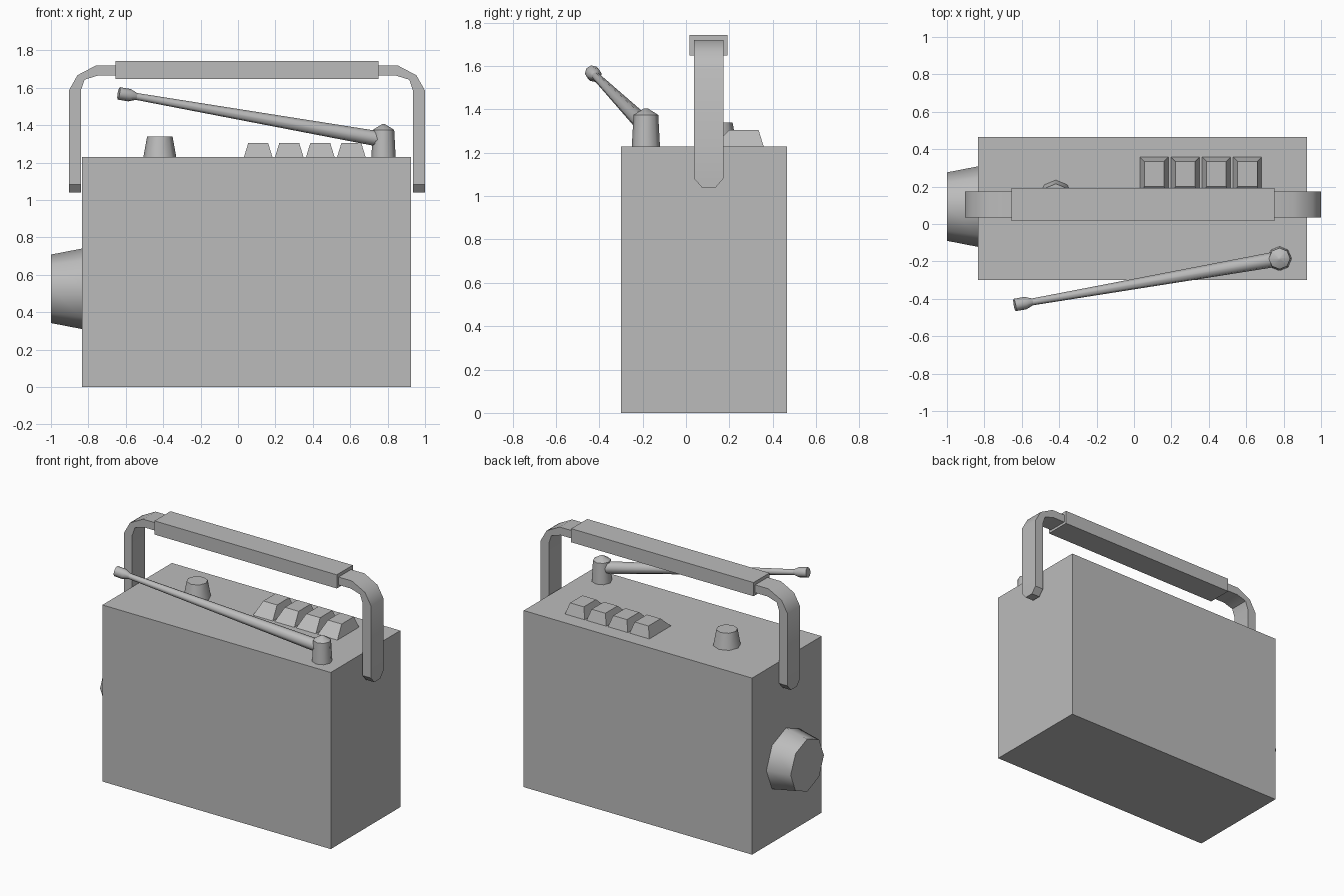
import bpy, bmesh, math
from mathutils import Vector

cube = bpy.data.objects.get("Cube")
if cube:
    bpy.data.objects.remove(cube, do_unlink=True)

# Single grey for the whole model
GREY = (0.5, 0.5, 0.5, 1)
grey = bpy.data.materials.new("plain grey")
grey.use_nodes = True
grey.diffuse_color = GREY
grey.node_tree.nodes["Principled BSDF"].inputs["Base Color"].default_value = GREY


def loft(name, rings, smooth=None):
    """Skin a row of equal-length point rings and cap both ends."""
    bm = bmesh.new()
    loops = [[bm.verts.new(p) for p in ring] for ring in rings]
    for a, b in zip(loops, loops[1:]):
        for i in range(len(a)):
            j = (i + 1) % len(a)
            bm.faces.new((a[i], a[j], b[j], b[i]))
    bm.faces.new(loops[0])
    bm.faces.new(loops[-1])
    bmesh.ops.remove_doubles(bm, verts=bm.verts, dist=0.0001)
    bmesh.ops.recalc_face_normals(bm, faces=bm.faces)
    mesh = bpy.data.meshes.new(name)
    bm.to_mesh(mesh)
    bm.free()
    mesh.materials.append(grey)
    obj = bpy.data.objects.new(name, mesh)
    bpy.context.collection.objects.link(obj)
    if smooth:
        bpy.ops.object.select_all(action='DESELECT')
        obj.select_set(True)
        bpy.context.view_layer.objects.active = obj
        bpy.ops.object.shade_smooth_by_angle(angle=math.radians(smooth))
    return obj


def rect(x0, x1, y0, y1, z):
    return [(x0, y0, z), (x1, y0, z), (x1, y1, z), (x0, y1, z)]


def turned(name, start, axis, profile, sides=8):
    """Turn (distance, radius) pairs around an axis."""
    start = Vector(start)
    turn = Vector((0, 0, 1)).rotation_difference(Vector(axis))
    rings = []
    for dist, rad in profile:
        ring = []
        for i in range(sides):
            a = math.tau * i / sides
            ring.append(start + turn @ Vector((rad * math.cos(a), rad * math.sin(a), dist)))
        rings.append(ring)
    return loft(name, rings, 50)


# Case
TOP = 1.23
loft("case", [rect(-0.835, 0.925, -0.3, 0.465, z) for z in (0, TOP)])

# Push buttons
for i in range(4):
    x = 0.108 + i * 0.166
    loft(f"push_button_{i + 1}", [rect(x - 0.076, x + 0.076, 0.12, 0.358, TOP),
                                  rect(x - 0.053, x + 0.053, 0.2, 0.335, 1.305)])

# Side dial and top knob
turned("side_dial", (-0.835, 0.093, 0.525), (-1, 0, 0), [(0, 0.215), (0.165, 0.183)])
turned("top_knob", (-0.418, 0.147, TOP), (0, 0, 1), [(0, 0.088), (0.11, 0.068)])

# Aerial: post, tapered rod and tip
turned("aerial_post", (0.778, -0.185, TOP), (0, 0, 1),
       [(0, 0.065), (0.145, 0.057), (0.175, 0.008)])
pivot, tip = Vector((0.778, -0.185, 1.322)), Vector((-0.638, -0.433, 1.57))
rod = tip - pivot
length = rod.length
turned("aerial_rod", pivot, rod, [(0, 0.042), (length - 0.05, 0.018)])
turned("aerial_tip", pivot, rod,
       [(length - 0.1, 0.018), (length - 0.06, 0.034), (length, 0.034)])

# Handle strap: half of the (outer, inner) bend, mirrored about its centre
MID = 0.0475
bend = [((0.952, 1.04), (0.888, 1.04)), ((0.952, 1.083), (0.888, 1.083)),
        ((0.952, 1.585), (0.888, 1.585)), ((0.906, 1.667), (0.868, 1.643)),
        ((0.805, 1.72), (0.797, 1.665)), ((0.6, 1.72), (0.6, 1.665))]
path = [(1, p) for p in bend] + [(-1, p) for p in reversed(bend)]
rings = []
for i, (side, (outer, inner)) in enumerate(path):
    half = 0.032 if i in (0, len(path) - 1) else 0.069
    corners = [(outer, -half), (inner, -half), (inner, half), (outer, half)]
    rings.append([(MID + side * x, 0.105 + y, z) for (x, z), y in corners])
loft("handle_strap", rings, 40)

# Handle grip
loft("handle_grip", [rect(-0.655, 0.75, 0.016, 0.192, z) for z in (1.648, 1.743)])
